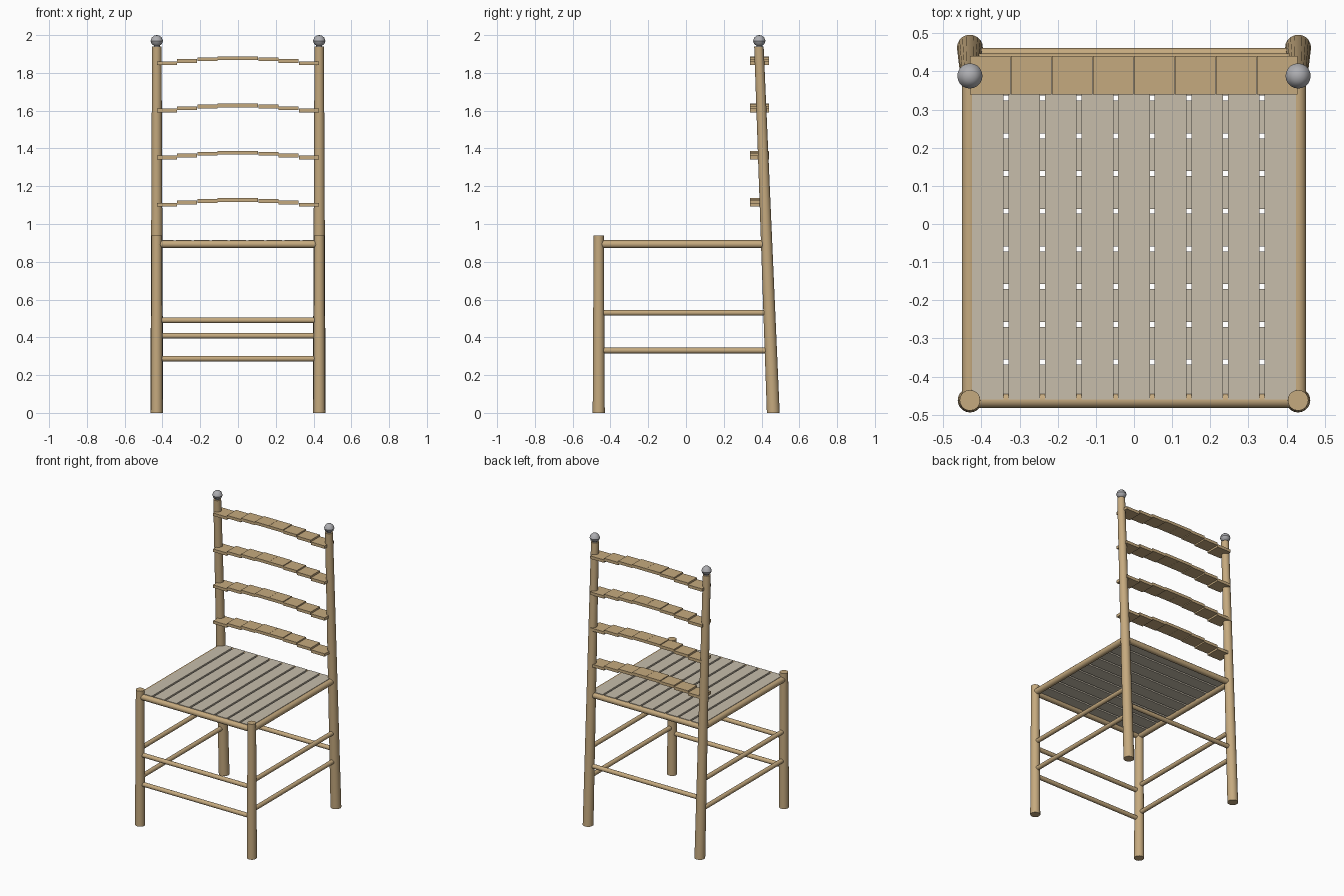
import bpy
import bmesh
import math
from mathutils import Vector

if "Cube" in bpy.data.objects:
    bpy.data.objects.remove(bpy.data.objects["Cube"], do_unlink=True)


def make_material(name, rgb):
    mat = bpy.data.materials.new(name)
    mat.use_nodes = True
    color = (*rgb, 1)
    mat.diffuse_color = color
    mat.node_tree.nodes["Principled BSDF"].inputs["Base Color"].default_value = color
    return mat


wood = make_material("tan wood", (0.56, 0.40, 0.21))
webbing = make_material("pale seat webbing", (0.57, 0.51, 0.41))
metal = make_material("grey metal", (0.42, 0.42, 0.44))


def finish(name, bm, mat, smooth=False):
    bmesh.ops.recalc_face_normals(bm, faces=bm.faces)
    mesh = bpy.data.meshes.new(name)
    bm.to_mesh(mesh)
    bm.free()
    mesh.materials.append(mat)
    obj = bpy.data.objects.new(name, mesh)
    bpy.context.collection.objects.link(obj)
    if smooth:
        bpy.ops.object.select_all(action="DESELECT")
        obj.select_set(True)
        bpy.context.view_layer.objects.active = obj
        bpy.ops.object.shade_smooth_by_angle(angle=math.radians(35))
    return obj


def add_box(bm, low, high):
    low, high = Vector(low), Vector(high)
    verts = bmesh.ops.create_cube(bm, size=1)["verts"]
    bmesh.ops.scale(bm, vec=high - low, verts=verts)
    bmesh.ops.translate(bm, vec=(low + high) / 2, verts=verts)


def rod(name, start, end, r_start, r_end=None):
    """Capped round bar between two points; ends stay level on leaning posts."""
    start, end = Vector(start), Vector(end)
    axis = end - start
    side = Vector((0, 1, 0)) if abs(axis.x) > abs(axis.y) else Vector((1, 0, 0))
    up = Vector((0, 0, 1)) if axis.z < 0.5 else Vector((0, 1, 0))
    bm = bmesh.new()
    sides = 20
    rings = []
    for center, r in ((start, r_start), (end, r_end or r_start)):
        angles = [math.tau * i / sides for i in range(sides)]
        rings.append([bm.verts.new(center + (side * math.cos(a) + up * math.sin(a)) * r)
                      for a in angles])
    for i in range(sides):
        j = (i + 1) % sides
        bm.faces.new((rings[0][i], rings[0][j], rings[1][j], rings[1][i]))
    for ring in rings:
        bm.faces.new(ring)
    return finish(name, bm, wood, True)


LEG_X = 0.43
FRONT_Y = -0.462
SEAT_Z = 0.893
POST_TOP = 1.94


def back_y(z):
    return 0.462 - 0.076 * z / POST_TOP


# Legs, side rails and finials, on both sides
for side, s in (("left", 1), ("right", -1)):
    x = s * LEG_X
    rod(f"{side}_front_leg", (x, FRONT_Y, 0), (x, FRONT_Y, 0.94), 0.032, 0.027)
    rod(f"{side}_back_post", (x, back_y(0), 0), (x, back_y(POST_TOP), POST_TOP), 0.034, 0.025)
    rod(f"{side}_seat_rail", (x, FRONT_Y, SEAT_Z), (x, back_y(SEAT_Z), SEAT_Z), 0.021)
    for label, z in (("upper", 0.53), ("lower", 0.33)):
        rod(f"{side}_{label}_stretcher", (x, FRONT_Y, z), (x, back_y(z), z), 0.015)

    # Turned ball finial
    bm = bmesh.new()
    profile = [(0, 2.0), (0.015, 1.997), (0.027, 1.986), (0.033, 1.969),
               (0.027, 1.953), (0.016, 1.945), (0.016, 1.935)]
    verts = [bm.verts.new((r, 0, z)) for r, z in profile]
    edges = [bm.edges.new(pair) for pair in zip(verts, verts[1:])]
    bmesh.ops.spin(bm, geom=verts + edges, cent=(0, 0, 0), axis=(0, 0, 1),
                   angle=math.tau, steps=20)
    bmesh.ops.remove_doubles(bm, verts=bm.verts, dist=0.0001)
    bmesh.ops.translate(bm, vec=(x, back_y(POST_TOP) + 0.002, 0), verts=bm.verts)
    finish(f"{side}_finial", bm, metal, True)

# Cross rails and stretchers
for name, y, z, r in (
    ("front_seat_rail", FRONT_Y, SEAT_Z, 0.02),
    ("back_seat_rail", back_y(SEAT_Z), SEAT_Z, 0.02),
    ("front_upper_stretcher", FRONT_Y, 0.49, 0.015),
    ("front_lower_stretcher", FRONT_Y, 0.287, 0.015),
    ("back_stretcher", back_y(0.408), 0.408, 0.015),
):
    rod(name, (-LEG_X, y, z), (LEG_X, y, z), r)

# Seat strips: long ones on top, cross ones just below
long_strips, cross_strips = bmesh.new(), bmesh.new()
for i in range(-4, 5):
    x = i * 0.0958
    add_box(long_strips, (x - 0.0415, -0.46, 0.906), (x + 0.0415, 0.43, 0.916))
    y = -0.016 + i * 0.0988
    add_box(cross_strips, (-0.424, y - 0.043, 0.894), (0.424, y + 0.043, 0.904))
finish("seat_long_strips", long_strips, webbing)
finish("seat_cross_strips", cross_strips, webbing)

# Arched back slats, each of eight stepped boards
boards = 8
width = 2 * LEG_X / boards
for n in range(4):
    bm = bmesh.new()
    for i in range(boards):
        x = -LEG_X + i * width
        z = 1.095 + 0.25 * n + 0.033 * math.sin(math.pi * (i + 0.5) / boards)
        add_box(bm, (x, 0.34, z - 0.01), (x + width - 0.001, 0.44, z + 0.01))
    finish(f"back_slat_{n + 1}", bm, wood)
